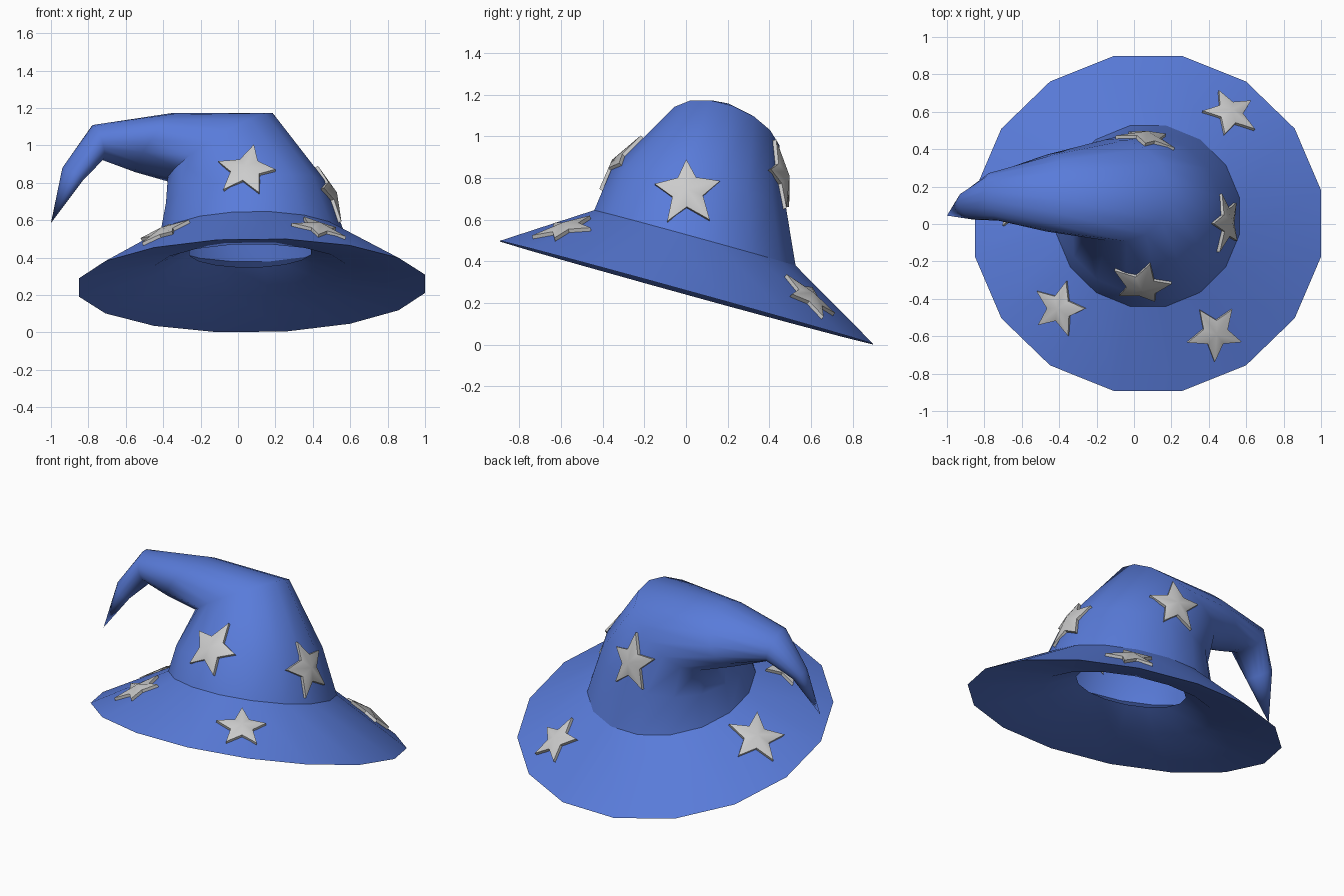
import bpy, bmesh, math
from mathutils import Vector
from mathutils.bvhtree import BVHTree

if "Cube" in bpy.data.objects:
    bpy.data.objects.remove(bpy.data.objects["Cube"])

SIDES = 16


def material(name, color):
    m = bpy.data.materials.new(name)
    m.diffuse_color = color
    m.use_nodes = True
    m.node_tree.nodes["Principled BSDF"].inputs["Base Color"].default_value = m.diffuse_color
    return m


BLUE = material("blue_felt", (0.10, 0.20, 0.70, 1))


def finish(bm, name, mat, angle):
    bmesh.ops.recalc_face_normals(bm, faces=bm.faces[:])
    tree = BVHTree.FromBMesh(bm)
    me = bpy.data.meshes.new(name)
    bm.to_mesh(me)
    bm.free()
    ob = bpy.data.objects.new(name, me)
    bpy.context.collection.objects.link(ob)
    if mat:
        me.materials.append(mat)
    bpy.ops.object.select_all(action='DESELECT')
    ob.select_set(True)
    bpy.context.view_layer.objects.active = ob
    bpy.ops.object.shade_smooth_by_angle(angle=math.radians(angle))
    return tree


def loft(name, rings, angle, tip=None):
    """Skin elliptical rings given as (centre, half axis u, half axis v)."""
    bm = bmesh.new()
    k = 1 / math.cos(math.pi / SIDES)
    loops = []
    for c, u, v in rings:
        c, u, v = Vector(c), Vector(u) * k, Vector(v) * k
        angs = [2 * math.pi * (i + 0.5) / SIDES for i in range(SIDES)]
        loops.append([bm.verts.new(c + u * math.cos(a) + v * math.sin(a)) for a in angs])
    for a, b in zip(loops, loops[1:]):
        for i in range(SIDES):
            j = (i + 1) % SIDES
            bm.faces.new((a[i], a[j], b[j], b[i]))
    if tip:
        t = bm.verts.new(tip)
        for i in range(SIDES):
            bm.faces.new((loops[-1][i], loops[-1][(i + 1) % SIDES], t))
    return finish(bm, name, BLUE, angle)


# Crown base ring is shared by the brim and the crown
base = ((0.075, 0.043, 0.512), (0.49, 0, 0.005), (0, 0.483, -0.133))

# Bent crown: leans left, then droops to a point
crown = loft("crown", [
    base,
    ((0.04, 0.06, 0.735), (0.425, 0, 0.06), (0, 0.42, -0.09)),
    ((-0.095, 0.18, 0.99), (0.28, -0.01, 0.17), (0, 0.27, -0.066)),
    ((-0.45, 0.165, 1.015), (0.10, 0, 0.15), (0, 0.205, -0.04)),
    ((-0.75, 0.145, 1.015), (-0.03, 0.01, 0.09), (-0.02, 0.125, -0.02)),
    ((-0.885, 0.095, 0.845), (-0.05, 0.01, 0.035), (-0.02, 0.07, 0)),
], 80, tip=(-1.0, 0.045, 0.585))

# Sloping brim with a raised underside and head opening
brim = loft("brim", [
    base,
    ((0.075, 0.003, 0.25), (0.925, 0, 0.01), (0, 0.895, -0.247)),
    ((0.065, 0.025, 0.335), (0.51, 0, 0.005), (0, 0.49, -0.135)),
    ((0.065, 0.05, 0.43), (0.325, 0, 0.003), (0, 0.31, -0.08)),
], 35)


def star(name, tree, origin, direction, up, radius):
    """Pillowed five-pointed star laid on the surface hit by the ray."""
    d = Vector(direction).normalized()
    hit, n, _, _ = tree.ray_cast(Vector(origin), d)
    if n.dot(d) > 0:
        n = -n
    up = Vector(up)
    up = (up - n * up.dot(n)).normalized()
    side = up.cross(n)
    bm = bmesh.new()

    def on_surface(p, h):
        q, m, _, _ = tree.find_nearest(p + n * 0.03)
        if m.dot(n) < 0:
            m = -m
        return bm.verts.new(q + (m + n).normalized() * h)

    top, low = [], []
    for i in range(10):
        a = math.pi * i / 5
        r = radius * (0.45 if i % 2 else 1)
        p = hit + up * (r * math.cos(a)) + side * (r * math.sin(a))
        top.append(on_surface(p, 0.018))
        low.append(on_surface(p, -0.012))
    peak = bm.verts.new(hit + n * 0.04)
    for i in range(10):
        j = (i + 1) % 10
        bm.faces.new((top[i], top[j], peak))
        bm.faces.new((low[i], low[j], top[j], top[i]))
    bm.faces.new(low[::-1])
    finish(bm, name, None, 45)


# Crown stars: front, right, back
star("crown_star_front", crown, (0.05, -2, 0.86), (0, 1, 0), (0, 0, 1), 0.185)
star("crown_star_right", crown, (2, 0, 0.735), (-1, 0, 0), (0, 0, 1), 0.185)
star("crown_star_back", crown, (0.06, 2, 0.80), (0, -1, 0), (0.05, 0, 1), 0.185)

# Brim stars: x, y, direction of the first point in degrees, radius
for i, (x, y, deg, r) in enumerate([(-0.395, -0.45, 70, 0.155), (0.435, -0.58, 54, 0.16),
                                    (0.51, 0.59, 99, 0.16), (-0.60, 0.14, 97, 0.18)]):
    a = math.radians(deg)
    star(f"brim_star_{i + 1}", brim, (x, y, 2), (0, 0, -1), (math.cos(a), math.sin(a), 0), r)
